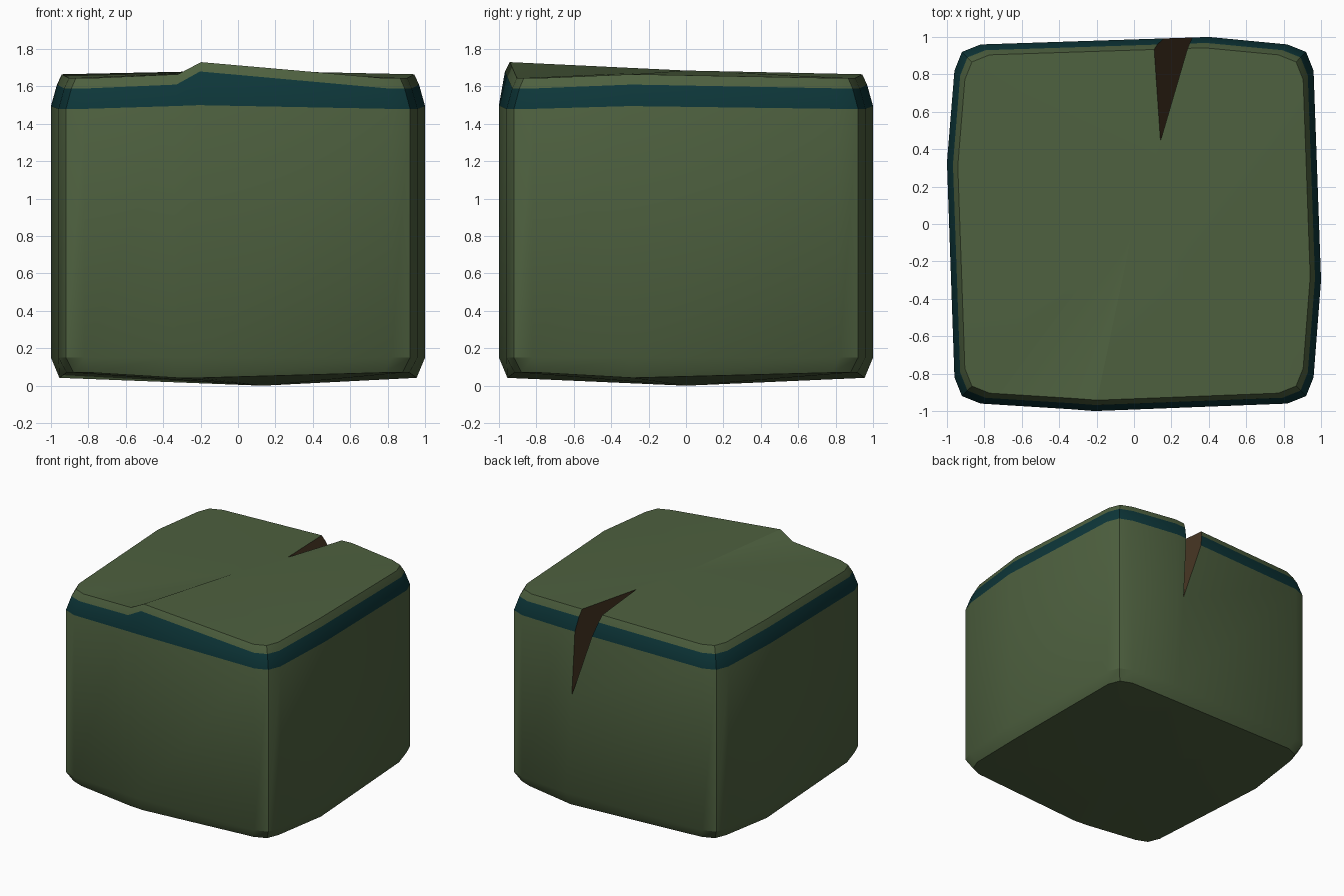
import bpy, bmesh, math
from mathutils import Vector

if "Cube" in bpy.data.objects:
    bpy.data.objects.remove(bpy.data.objects["Cube"])


def material(name, rgb):
    m = bpy.data.materials.new(name)
    m.diffuse_color = (*rgb, 1)
    m.use_nodes = True
    m.node_tree.nodes["Principled BSDF"].inputs["Base Color"].default_value = m.diffuse_color
    return m


MATS = [material("moss_green", (0.076, 0.118, 0.050)),
        material("dark_teal", (0.004, 0.037, 0.041)),
        material("crack_brown", (0.062, 0.036, 0.017))]


def new_object(name, bm):
    bmesh.ops.recalc_face_normals(bm, faces=bm.faces)
    me = bpy.data.meshes.new(name)
    bm.to_mesh(me)
    bm.free()
    for m in MATS:
        me.materials.append(m)
    ob = bpy.data.objects.new(name, me)
    bpy.context.collection.objects.link(ob)
    return ob


# Plan outline: chamfered corners ("c"), bulging side points ("b"), front step foot ("b") and peak ("p")
def corner(sx, sy, flip):
    pts = [(0.96, 0.82), (0.92, 0.92), (0.82, 0.96)]
    if flip:
        pts.reverse()
    return [(sx * x, sy * y, "c") for x, y in pts]


outline = (corner(-1, -1, False) + [(-0.34, -0.99, "b"), (-0.21, -1, "p")]
           + corner(1, -1, True) + [(1, -0.3, "b")]
           + corner(1, 1, False) + [(0.4, 1, "b")]
           + corner(-1, 1, True) + [(-1, 0.33, "b")])

# Levels: scale, height at corners, at bulges and at the peak
levels = [(0.955, 0.07, 0.042, 0.042),
          (1.0, 0.15, 0.15, 0.15),
          (1.0, 1.48, 1.495, 1.50),
          (0.968, 1.59, 1.61, 1.68),
          (0.942, 1.645, 1.665, 1.73)]

# Stone block: stacked rings closed by a fan above and below
bm = bmesh.new()
rings = []
for s, zc, zb, zp in levels:
    z = {"c": zc, "b": zb, "p": zp}
    rings.append([bm.verts.new((x * s, y * s, z[k])) for x, y, k in outline])
n = len(outline)
for lv in range(len(rings) - 1):
    a, b = rings[lv], rings[lv + 1]
    for i in range(n):
        j = (i + 1) % n
        f = bm.faces.new((a[i], a[j], b[j], b[i]))
        f.material_index = 1 if lv == 2 else 0     # teal band
bottom = bm.verts.new((0.13, 0, 0))
top = bm.verts.new((0, 0, 1.685))
for i in range(n):
    j = (i + 1) % n
    bm.faces.new((rings[0][j], rings[0][i], bottom))
    bm.faces.new((rings[-1][i], rings[-1][j], top))
block = new_object("stone_block", bm)

# Crack: wedge cut through the rear top edge
tip_top = Vector((0.14, 0.44, 1.68))
tip_back = Vector((0.34, 1.0, 0.96))
mid = (tip_top + tip_back) / 2
lips = [mid + (Vector(p) - mid) * 3 for p in ((0.11, 0.95, 1.65), (0.29, 0.95, 1.65))]
bm = bmesh.new()
v = [bm.verts.new(p) for p in (tip_top, tip_back, *lips)]
for t in ((0, 1, 2), (0, 1, 3), (0, 2, 3), (1, 2, 3)):
    bm.faces.new([v[i] for i in t]).material_index = 2
cutter = new_object("crack_cutter", bm)
cutter.hide_render = True

mod = block.modifiers.new("crack", "BOOLEAN")
mod.operation = "DIFFERENCE"
mod.solver = "EXACT"
mod.object = cutter
bpy.context.view_layer.objects.active = block
block.select_set(True)
bpy.ops.object.modifier_apply(modifier="crack")
bpy.data.objects.remove(cutter)
bpy.ops.object.shade_smooth_by_angle(angle=math.radians(30))
